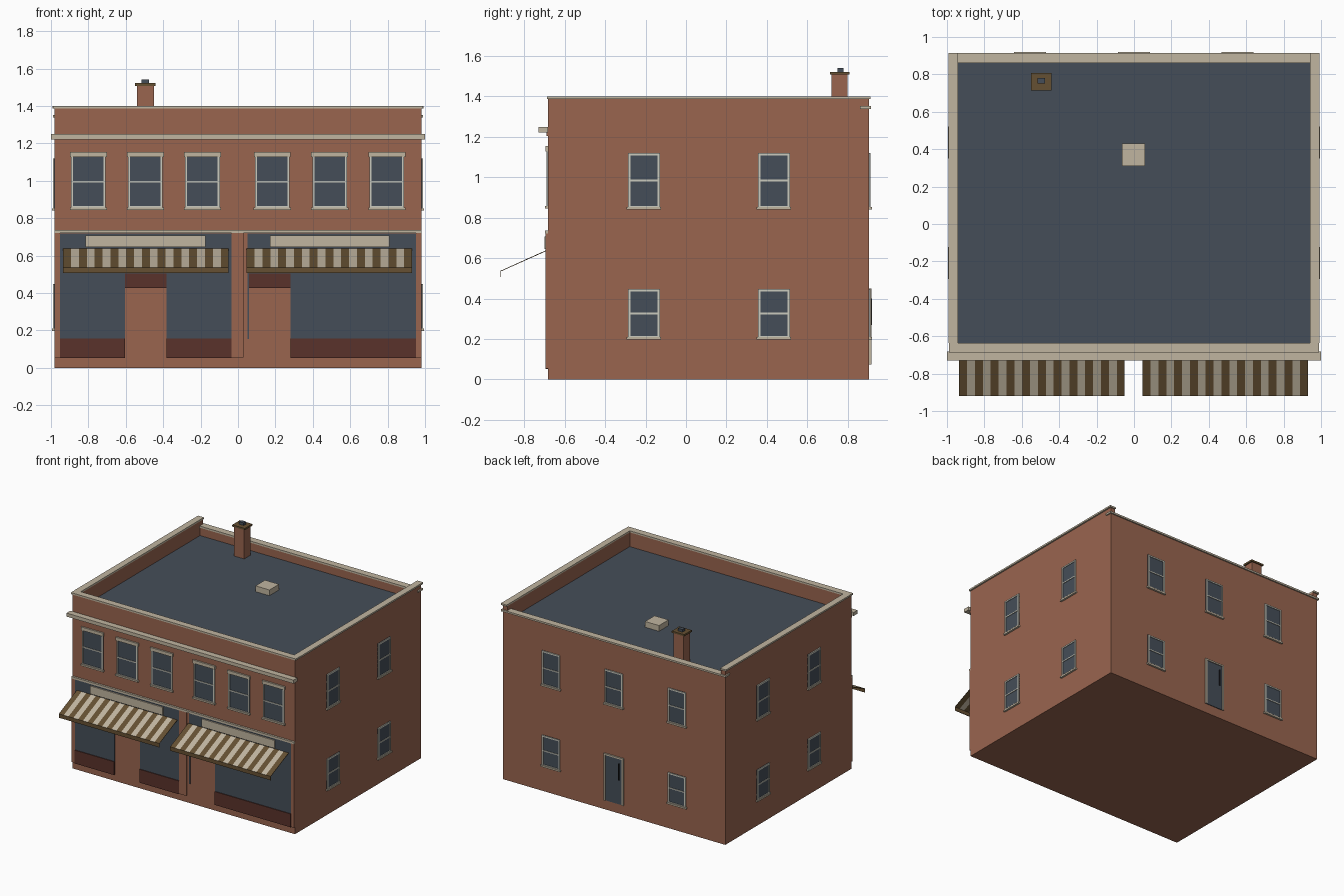
import bpy
import bmesh
from mathutils import Matrix, Vector

cube = bpy.data.objects.get("Cube")
if cube:
    bpy.data.objects.remove(cube)


def material(name, *rgb):
    mat = bpy.data.materials.new(name)
    mat.use_nodes = True
    mat.diffuse_color = (*rgb, 1)
    mat.node_tree.nodes["Principled BSDF"].inputs["Base Color"].default_value = (*rgb, 1)
    return mat


brick = material("red brick", 0.32, 0.13, 0.078)
stone = material("pale stone", 0.53, 0.46, 0.35)
slate = material("slate blue glass and roof", 0.06, 0.076, 0.098)
maroon = material("maroon panel", 0.1, 0.032, 0.024)
brown = material("awning brown", 0.13, 0.08, 0.032)
white = material("off white trim", 0.6, 0.6, 0.52)
black = material("black metal", 0.01, 0.01, 0.012)


def finish(name, bm, mats, matrix=None):
    mesh = bpy.data.meshes.new(name)
    bm.to_mesh(mesh)
    bm.free()
    for mat in mats:
        mesh.materials.append(mat)
    obj = bpy.data.objects.new(name, mesh)
    if matrix:
        obj.matrix_world = matrix
    bpy.context.collection.objects.link(obj)
    return obj


def add_box(bm, x, y, z, index=0):
    """Add a box spanning three (low, high) ranges."""
    size = Vector((x[1] - x[0], y[1] - y[0], z[1] - z[0]))
    centre = Vector((sum(x), sum(y), sum(z))) / 2
    placed = Matrix.Translation(centre) @ Matrix.Diagonal((*size, 1))
    for vert in bmesh.ops.create_cube(bm, size=1, matrix=placed)["verts"]:
        for face in vert.link_faces:
            face.material_index = index


def box(name, mat, x, y, z):
    bm = bmesh.new()
    add_box(bm, x, y, z)
    return finish(name, bm, [mat])


# Main dimensions
SIDE, FRONT, BACK = 0.98, -0.682, 0.905
ROOF, TOP, BACK_TOP = 1.27, 1.387, 1.338
INNER, INNER_FRONT, INNER_BACK = 0.94, -0.635, 0.865
across = (-SIDE, SIDE)

# Walls, roof and parapets
box("building_body", brick, across, (FRONT, BACK), (0, ROOF))
box("flat_roof", slate, (-INNER, INNER), (INNER_FRONT, INNER_BACK), (ROOF - 0.01, ROOF + 0.004))
box("front_parapet", brick, across, (FRONT, INNER_FRONT), (ROOF, TOP))
box("back_parapet", brick, (-INNER, INNER), (INNER_BACK, BACK), (ROOF, BACK_TOP))
box("front_coping", stone, (-0.99, 0.99), (FRONT - 0.006, INNER_FRONT), (TOP, 1.4))
box("back_coping", stone, (-0.99, 0.99), (INNER_BACK - 0.005, 0.915), (BACK_TOP, 1.352))
for label, s in (("right", -1), ("left", 1)):
    box(label + "_parapet", brick, sorted((s * INNER, s * SIDE)), (INNER_FRONT, BACK), (ROOF, TOP))
    box(label + "_coping", stone, sorted((s * INNER, s * 0.992)), (INNER_FRONT, 0.914), (TOP, 1.4))

# Front mouldings
box("cornice", stone, (-1, 1), (-0.73, FRONT), (1.222, 1.25))
box("cornice_lower_step", brick, across, (FRONT - 0.008, FRONT), (1.205, 1.222))
box("shop_string_course", stone, across, (FRONT - 0.016, FRONT), (0.722, 0.738))

# Roof fittings
box("chimney_stack", brick, (-0.54, -0.45), (0.72, 0.8), (ROOF, 1.51))
box("chimney_cap", brown, (-0.55, -0.44), (0.713, 0.808), (1.508, 1.522))
box("chimney_pot", slate, (-0.515, -0.475), (0.75, 0.78), (1.522, 1.542))
box("roof_hatch", stone, (-0.063, 0.06), (0.31, 0.43), (ROOF, ROOF + 0.05))


def sash_window(name, place, width, low, high, lintel=False):
    """Window in local axes: x along the wall, -y outwards."""
    bm = bmesh.new()
    half, bar, mid = width / 2, 0.011, (low + high) / 2
    proud = (-0.009, 0.002)
    add_box(bm, (-half, half), (-0.004, 0.002), (low, high), 0)
    for s in (-1, 1):
        add_box(bm, sorted((s * half, s * (half - bar))), proud, (low, high), 1)
    for z in (low, mid - 0.004, high - bar):
        thick = bar if z != mid - 0.004 else 0.008
        add_box(bm, (-half + bar, half - bar), proud, (z, z + thick), 1)
    add_box(bm, (-half - 0.007, half + 0.007), (-0.015, 0.002), (low - 0.008, low + 0.005), 2)
    if lintel:
        add_box(bm, (-half - 0.006, half + 0.006), (-0.013, 0.002), (high - 0.01, high + 0.016), 2)
    return finish(name, bm, [slate, white, stone], place)


def wall_place(x, y, degrees):
    from math import radians
    return Matrix.Translation((x, y, 0)) @ Matrix.Rotation(radians(degrees), 4, "Z")


UPPER, LOWER = (0.848, 1.12), (0.205, 0.447)

# Front upper windows
for i, x in enumerate((-0.8, -0.495, -0.19, 0.183, 0.49, 0.796)):
    sash_window(f"front_window_{i}", wall_place(x, FRONT, 0), 0.185, 0.853, 1.138, True)

# Side and back windows on both floors
for floor, (low, high) in (("upper", UPPER), ("lower", LOWER)):
    for y in (-0.208, 0.435):
        spot = "near" if y < 0 else "far"
        sash_window(f"left_{floor}_{spot}_window", wall_place(SIDE, y, 90), 0.157, low, high)
        sash_window(f"right_{floor}_{spot}_window", wall_place(-SIDE, y, -90), 0.157, low, high)
    for x in (-0.557, 0, 0.553):
        if x or floor == "upper":
            sash_window(f"back_{floor}_window_{x:+.0f}", wall_place(x, BACK, 180), 0.157, low, high)

# Back door
box("back_door", slate, (-0.075, 0.075), (BACK, BACK + 0.005), (0.075, 0.44))
for s in (-1, 1):
    box("door_jamb", stone, sorted((s * 0.073, s * 0.086)), (BACK, BACK + 0.012), (0.075, 0.45))
box("door_head", stone, (-0.073, 0.073), (BACK, BACK + 0.012), (0.438, 0.45))
box("door_handle", black, (-0.052, -0.045), (BACK, BACK + 0.015), (0.27, 0.4))

# Brick piers between the shops
for label, span in (("right", (-SIDE, -0.952)), ("middle", (-0.034, 0.03)), ("left", (0.952, SIDE))):
    box(label + "_pier", brick, span, (FRONT - 0.012, FRONT), (0.055, 0.722))


def shopfront(name, span, door, sign):
    """Glazing, low panels and sign, leaving the brick doorway bare."""
    glass_y, panel_y = (FRONT - 0.008, FRONT), (FRONT - 0.014, FRONT)
    for i, part in enumerate(((span[0], door[0]), (door[1], span[1]))):
        box(f"{name}_glass_{i}", slate, part, glass_y, (0.155, 0.505))
        if part[1] - part[0] > 0.1:
            box(f"{name}_low_panel_{i}", maroon, part, panel_y, (0.052, 0.158))
    box(name + "_transom", maroon, door, panel_y, (0.428, 0.505))
    box(name + "_upper_glass", slate, span, glass_y, (0.505, 0.718))
    box(name + "_sign_board", stone, sign, (FRONT - 0.018, FRONT), (0.645, 0.708))


def awning(name, left, right, stripes=21):
    """Striped sloping sheet with a plain hanging valance."""
    bm = bmesh.new()
    profile = ((-0.692, 0.637), (-0.917, 0.536), (-0.917, 0.506))
    step = (right - left) / stripes
    rows = [[bm.verts.new((left + i * step, y, z)) for y, z in profile] for i in range(stripes + 1)]
    for i in range(stripes):
        a, b = rows[i], rows[i + 1]
        for k in range(2):
            face = bm.faces.new((a[k], a[k + 1], b[k + 1], b[k]))
            face.material_index = 1 if k == 0 and i % 2 else 0
    obj = finish(name, bm, [brown, stone])
    solid = obj.modifiers.new("thickness", "SOLIDIFY")
    solid.thickness = 0.004
    solid.offset = 0


shopfront("right_shop", (-0.952, -0.034), (-0.605, -0.382), (-0.815, -0.175))
shopfront("left_shop", (0.05, 0.952), (0.058, 0.282), (0.17, 0.81))
awning("right_awning", -0.935, -0.05)
awning("left_awning", 0.046, 0.931)
